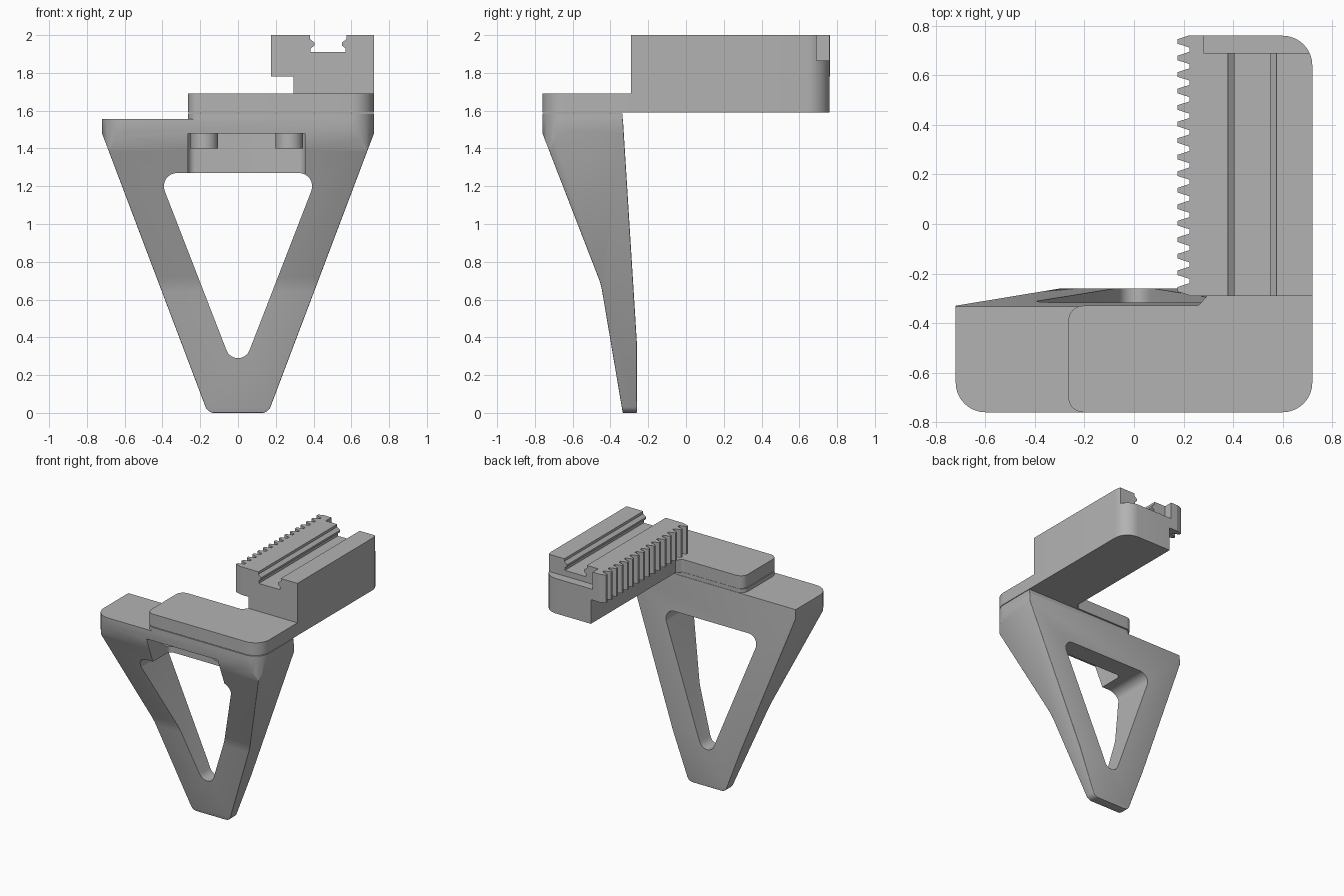
import bpy, bmesh, math
from mathutils import Vector

if "Cube" in bpy.data.objects:
    bpy.data.objects.remove(bpy.data.objects["Cube"])

grey = bpy.data.materials.new("plain grey")
grey.use_nodes = True
grey.diffuse_color = (0.45, 0.45, 0.45, 1)
grey.node_tree.nodes["Principled BSDF"].inputs["Base Color"].default_value = (0.45, 0.45, 0.45, 1)


def fillet(points, steps=8):
    """Round each (u, v, radius) corner of a closed outline."""
    out = []
    for i, p in enumerate(points):
        c = Vector(p[:2])
        r = p[2] if len(p) > 2 else 0
        if not r:
            out.append(c)
            continue
        a = (Vector(points[i - 1][:2]) - c).normalized()
        b = (Vector(points[(i + 1) % len(points)][:2]) - c).normalized()
        half = a.angle(b) / 2
        centre = c + (a + b).normalized() * r / math.sin(half)
        start = c + a * r / math.tan(half) - centre
        end = c + b * r / math.tan(half) - centre
        sweep = start.angle_signed(end)
        for k in range(steps + 1):
            t = -sweep * k / steps
            out.append(centre + Vector((start.x * math.cos(t) - start.y * math.sin(t),
                                        start.x * math.sin(t) + start.y * math.cos(t))))
    return out


def prism(name, points, axis, lo, hi):
    """Extrude a rounded outline along one axis."""
    place = {"x": lambda p, w: (w, p.x, p.y),
             "y": lambda p, w: (p.x, w, p.y),
             "z": lambda p, w: (p.x, p.y, w)}[axis]
    bm = bmesh.new()
    outline = fillet(points)
    rings = [[bm.verts.new(place(p, w)) for p in outline] for w in (lo, hi)]
    for ring in rings:
        bm.faces.new(ring)
    for i in range(len(outline)):
        bm.faces.new((rings[0][i - 1], rings[0][i], rings[1][i], rings[1][i - 1]))
    bmesh.ops.recalc_face_normals(bm, faces=bm.faces)
    mesh = bpy.data.meshes.new(name)
    bm.to_mesh(mesh)
    bm.free()
    mesh.materials.append(grey)
    ob = bpy.data.objects.new(name, mesh)
    bpy.context.collection.objects.link(ob)
    return ob


def box(name, x, y, z):
    return prism(name, [(x[0], y[0]), (x[1], y[0]), (x[1], y[1]), (x[0], y[1])], "z", *z)


def bake(ob):
    """Turn the modified shape into the plain mesh."""
    graph = bpy.context.evaluated_depsgraph_get()
    mesh = bpy.data.meshes.new_from_object(ob.evaluated_get(graph))
    ob.modifiers.clear()
    ob.data = mesh


def combine(ob, other, operation):
    mod = ob.modifiers.new("combine", "BOOLEAN")
    mod.operation, mod.solver, mod.object = operation, "EXACT", other
    bake(ob)
    bpy.data.objects.remove(other)


def smooth(ob):
    bpy.ops.object.select_all(action="DESELECT")
    ob.select_set(True)
    bpy.context.view_layer.objects.active = ob
    bpy.ops.object.shade_smooth_by_angle(angle=math.radians(30))


# Tapered bracket: front, side and plan outlines intersected
bracket = prism("bracket", [(-0.16, 0, 0.05), (0.16, 0, 0.05), (0.72, 1.48), (0.72, 1.7),
                            (-0.72, 1.7), (-0.72, 1.48)], "y", -1, 0)
side = prism("side_cutter", [(-0.76, 1.7), (-0.76, 1.48), (-0.45, 0.68, 0.4), (-0.335, 0),
                             (-0.26, 0), (-0.26, 0.37), (-0.343, 1.7)], "x", -1, 1)
combine(bracket, side, "INTERSECT")
plan = prism("plan_cutter", [(-0.72, -0.76, 0.12), (0.72, -0.76, 0.12), (0.72, -0.1), (-0.72, -0.1)],
             "z", -0.2, 1.9)
combine(bracket, plan, "INTERSECT")
bevel = bracket.modifiers.new("soft edges", "BEVEL")
bevel.width, bevel.segments, bevel.angle_limit = 0.022, 3, math.radians(35)
bake(bracket)
combine(bracket, box("top_cutter", (-1, 1), (-1, 1), (1.555, 2)), "DIFFERENCE")

# Triangular window and the pocket under the top shelf
window = prism("window_cutter", [(-0.425, 1.27, 0.07), (0, 0.175, 0.065), (0.425, 1.27, 0.07)],
               "y", -1, 0)
combine(bracket, window, "DIFFERENCE")
pocket = prism("pocket_cutter", [(-0.265, -1), (0.355, -1), (0.355, -0.47, 0.04), (-0.265, -0.47, 0.04)],
               "z", 1.1, 1.48)
combine(bracket, pocket, "DIFFERENCE")
smooth(bracket)

# Raised pad and top plate share one outline
plate_outline = [(-0.265, -0.76, 0.06), (0.72, -0.76, 0.12), (0.72, -0.29), (0.295, -0.29),
                 (0.26, -0.33, 0.03), (-0.265, -0.33, 0.06)]
pad_outline = [(-0.265, -0.76, 0.06), (0.72, -0.76, 0.12), (0.72, -0.337), (-0.265, -0.337, 0.06)]
smooth(prism("raised_pad", pad_outline, "z", 1.54, 1.585))
smooth(prism("top_plate", plate_outline, "z", 1.59, 1.69))

# Bolt heads hanging below the shelf
for label, x in (("right", -0.178), ("left", 0.272)):
    bpy.ops.mesh.primitive_cylinder_add(vertices=32, radius=0.073, depth=0.1, location=(x, -0.57, 1.45))
    bolt = bpy.context.object
    bolt.name = label + "_bolt_head"
    bolt.data.materials.append(grey)
    smooth(bolt)

# Rear arm with rounded back corner
arm = prism("arm", [(0.295, -0.29), (0.72, -0.29), (0.72, 0.76, 0.12), (0.295, 0.76)], "z", 1.59, 2)

# Toothed rail along the arm's inner edge
pitch = 0.0667
rail_outline = [(0.32, -0.29), (0.32, 0.76), (0.225, 0.76)]
for i in range(16):
    y = 0.737 - i * pitch
    rail_outline += [(0.225, y + 0.025), (0.175, y + 0.009), (0.175, y - 0.009), (0.225, y - 0.025)]
rail_outline.append((0.225, -0.29))
combine(arm, prism("rail", rail_outline, "z", 1.78, 2), "UNION")

# Slot with a bead along each wall, and the step at the back end
slot = prism("slot_cutter", [(0.385, 1.91), (0.57, 1.91), (0.57, 1.93), (0.55, 1.945), (0.55, 1.96),
                             (0.575, 1.98), (0.575, 2.1), (0.38, 2.1), (0.38, 1.98), (0.405, 1.96),
                             (0.405, 1.945), (0.385, 1.93)], "y", -1, 1)
combine(arm, slot, "DIFFERENCE")
combine(arm, box("step_cutter", (0.28, 1), (0.69, 1), (1.865, 2.1)), "DIFFERENCE")
smooth(arm)
